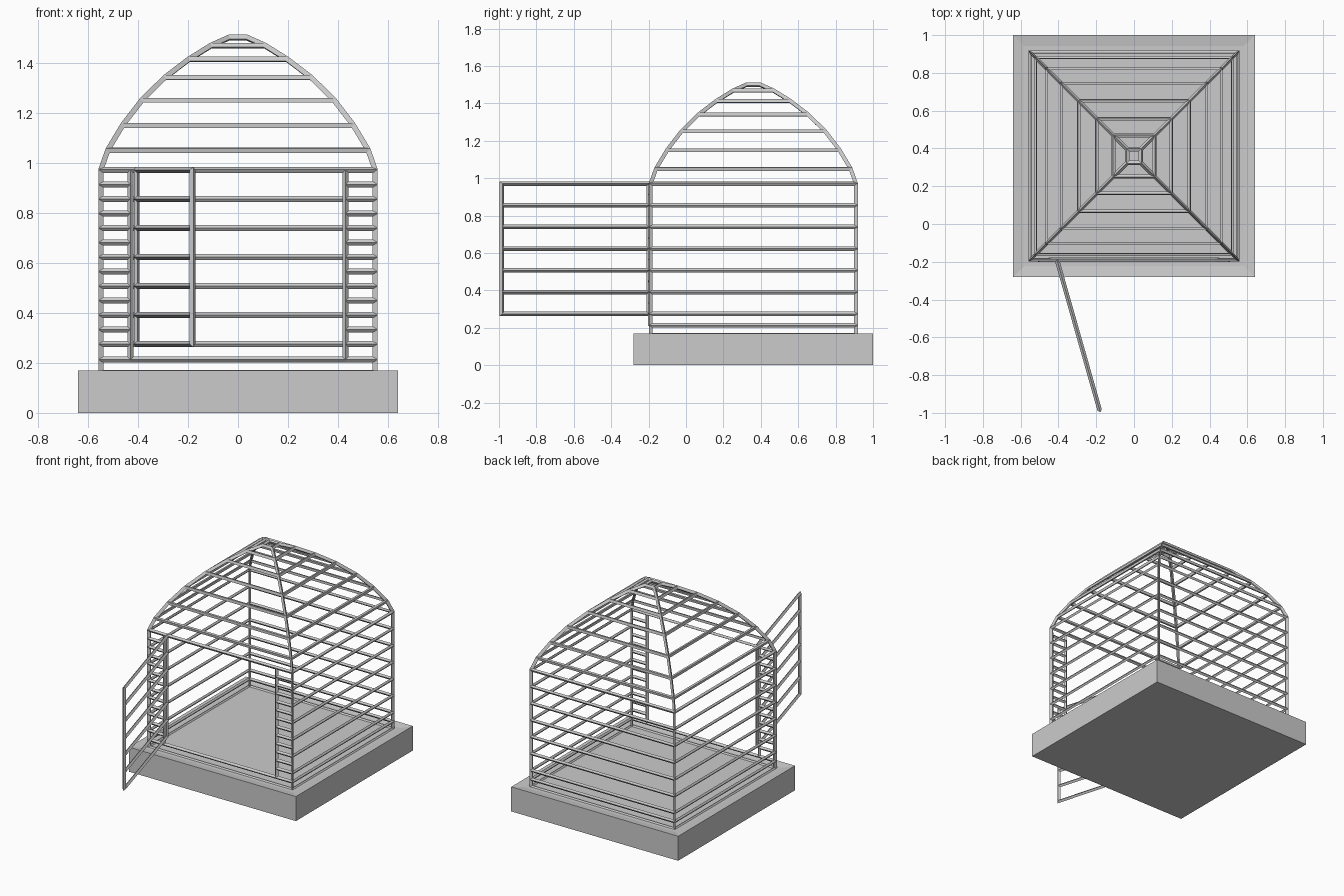
import bpy, bmesh, math

if "Cube" in bpy.data.objects:
    bpy.data.objects.remove(bpy.data.objects["Cube"])

CY = 0.36          # centre of the house in y
W = 0.55           # wall half width
OPEN = 0.43        # doorway half width
BAR = 0.024        # bar thickness
RAILS = [0.275 + i * 0.116 for i in range(7)]      # main rail heights, up to the eaves
LEVELS = [0.16, 0.213] + RAILS


def finish(name, bm, wire=True):
    """Turn a bmesh into an object, its edges becoming diamond-section bars."""
    bmesh.ops.recalc_face_normals(bm, faces=bm.faces)
    me = bpy.data.meshes.new(name)
    bm.to_mesh(me)
    bm.free()
    ob = bpy.data.objects.new(name, me)
    bpy.context.collection.objects.link(ob)
    if wire:
        m = ob.modifiers.new("bars", 'WIREFRAME')
        m.thickness = BAR
        m.offset = 0
        m.use_even_offset = True
        m.use_boundary = True
        m.use_replace = True
    return ob


# Base slab with a shallow tray on top
bm = bmesh.new()
bmesh.ops.create_cube(bm, size=1)
for v in bm.verts:
    v.co = (v.co.x * 1.28, v.co.y * 1.28 + CY, (v.co.z + 0.5) * 0.17)
top = max(bm.faces, key=lambda f: f.calc_center_median().z)
bmesh.ops.inset_region(bm, faces=[top], thickness=0.08, depth=-0.008)
finish("base", bm, wire=False)

# Cage: walls, slatted front panels and domed roof as one bar lattice
bm = bmesh.new()
cache = {}


def vert(x, y, z):
    key = (round(x, 4), round(y, 4), round(z, 4))
    if key not in cache:
        cache[key] = bm.verts.new((x, y + CY, z))
    return cache[key]


def face(*pts):
    bm.faces.new([vert(*p) for p in pts])


# Back and side walls
for a, b in zip(LEVELS, LEVELS[1:]):
    face((W, W, a), (-W, W, a), (-W, W, b), (W, W, b))
    mid = (a + b) / 2
    for s in (-1, 1):
        pts = [(s * W, -W, a), (s * W, W, a), (s * W, W, b), (s * W, -W, b)]
        if a >= RAILS[0]:
            pts.append((s * W, -W, mid))
        face(*pts)

# Front sill and narrow panels with twice as many slats
a, b = LEVELS[:2]
face((-W, -W, a), (W, -W, a), (W, -W, b), (OPEN, -W, b), (-OPEN, -W, b), (-W, -W, b))
slats = [LEVELS[1]]
for a, b in zip(RAILS, RAILS[1:]):
    slats += [a, (a + b) / 2]
slats.append(RAILS[-1])
for a, b in zip(slats, slats[1:]):
    for s in (-1, 1):
        face((s * W, -W, a), (s * OPEN, -W, a), (s * OPEN, -W, b), (s * W, -W, b))

# Roof rings: half width and height
roof = [(W, RAILS[-1]), (0.522, 1.05), (0.462, 1.15), (0.385, 1.25),
        (0.293, 1.34), (0.197, 1.413), (0.108, 1.468), (0.036, 1.5)]
corners = [(-1, -1), (1, -1), (1, 1), (-1, 1)]
for n, ((r, a), (q, b)) in enumerate(zip(roof, roof[1:])):
    for i in range(4):
        (x0, y0), (x1, y1) = corners[i], corners[(i + 1) % 4]
        pts = [(x0 * r, y0 * r, a)]
        if n == 0 and i == 0:
            pts += [(-OPEN, -W, a), (OPEN, -W, a)]
        pts += [(x1 * r, y1 * r, a), (x1 * q, y1 * q, b), (x0 * q, y0 * q, b)]
        face(*pts)
finish("cage_walls_and_roof", bm)

# Open door, swung out from the left side of the doorway
bm = bmesh.new()
hinge, tip = (-0.405, -0.2), (-0.182, -0.985)
rows = [[bm.verts.new((p[0], p[1], z)) for p in (hinge, tip)] for z in RAILS]
for lo, hi in zip(rows, rows[1:]):
    bm.faces.new((lo[0], lo[1], hi[1], hi[0]))
finish("door", bm)
